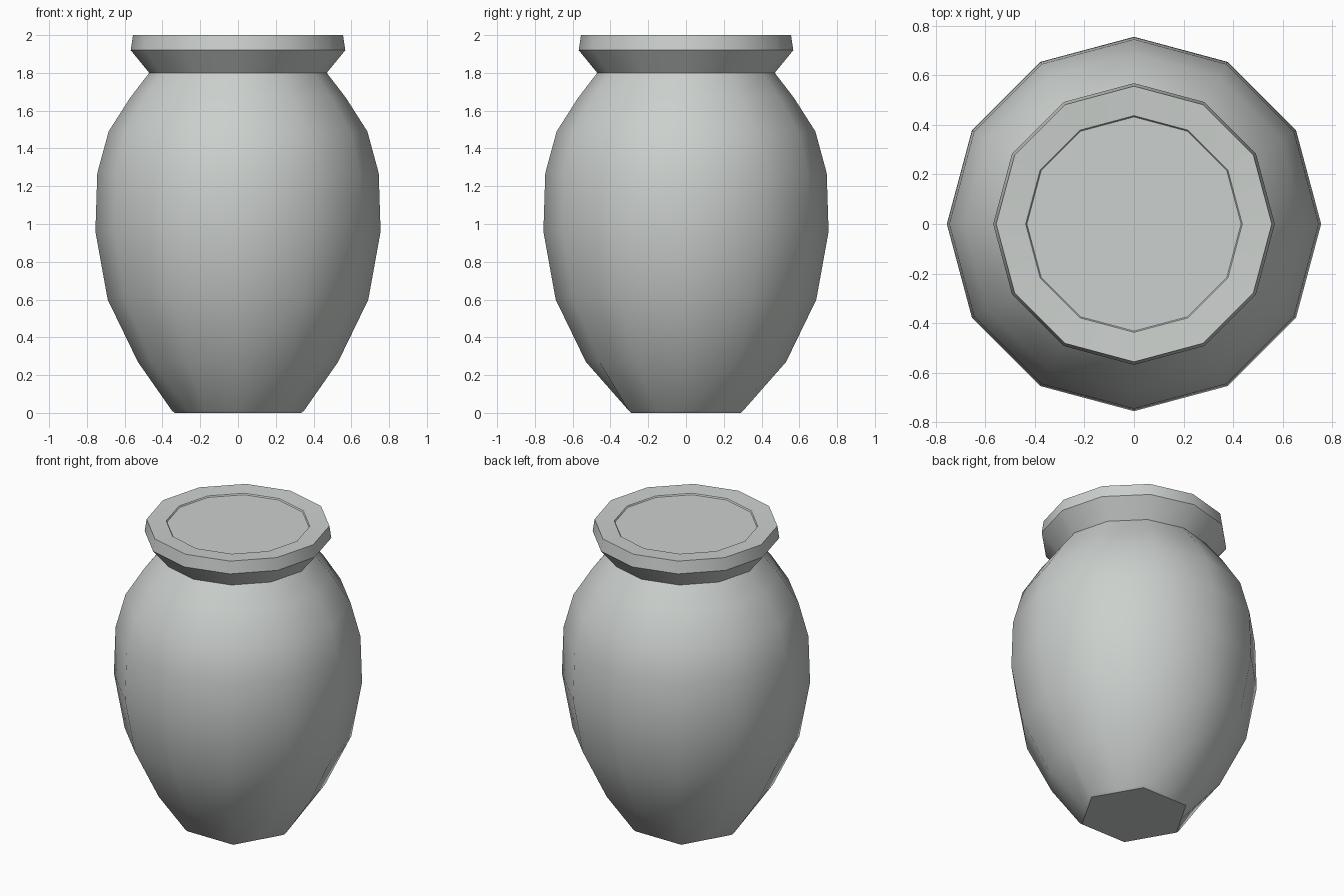
import bpy, bmesh, math

cube = bpy.data.objects.get("Cube")
if cube:
    bpy.data.objects.remove(cube, do_unlink=True)

SIDES = 12


def make_material(name, colour):
    mat = bpy.data.materials.new(name)
    mat.use_nodes = True
    mat.diffuse_color = colour
    mat.node_tree.nodes["Principled BSDF"].inputs["Base Color"].default_value = colour
    return mat


def lathe(name, profile, mat, hex_rings=0, cap_start=False, cap_end=False):
    """Spin (radius, height) points; the first hex_rings rings become hexagons."""
    bm = bmesh.new()
    rings = []
    for n, (radius, z) in enumerate(profile):
        ring = []
        for i in range(SIDES):
            a = math.tau * i / SIDES
            # odd corners drop onto the hexagon's straight edges
            r = radius * math.cos(math.pi / 6) if n < hex_rings and i % 2 else radius
            ring.append(bm.verts.new((r * math.cos(a), r * math.sin(a), z)))
        rings.append(ring)
    for low, high in zip(rings, rings[1:]):
        for i in range(SIDES):
            j = (i + 1) % SIDES
            bm.faces.new((low[i], low[j], high[j], high[i]))
    if cap_start:
        bm.faces.new(rings[0][::-1])
    if cap_end:
        bm.faces.new(rings[-1])
    mesh = bpy.data.meshes.new(name)
    bm.to_mesh(mesh)
    bm.free()
    obj = bpy.data.objects.new(name, mesh)
    bpy.context.collection.objects.link(obj)
    mesh.materials.append(mat)
    bpy.ops.object.select_all(action="DESELECT")
    obj.select_set(True)
    bpy.context.view_layer.objects.active = obj
    bpy.ops.object.shade_smooth_by_angle(angle=math.radians(42))
    return obj


clay = make_material("pale grey clay", (0.6, 0.63, 0.61, 1))

# Rounded body on a hexagonal foot
lathe("vase_body", [(0.335, 0), (0.35, 0.012), (0.53, 0.27), (0.69, 0.6),
                    (0.755, 0.96), (0.745, 1.27), (0.685, 1.49),
                    (0.57, 1.67), (0.47, 1.8)],
      clay, hex_rings=2, cap_start=True)

# Flared neck, rim and shallow sunken mouth
lathe("vase_rim", [(0.47, 1.8), (0.568, 1.92), (0.556, 2.0),
                   (0.437, 1.993), (0.432, 1.985)],
      clay, cap_end=True)
